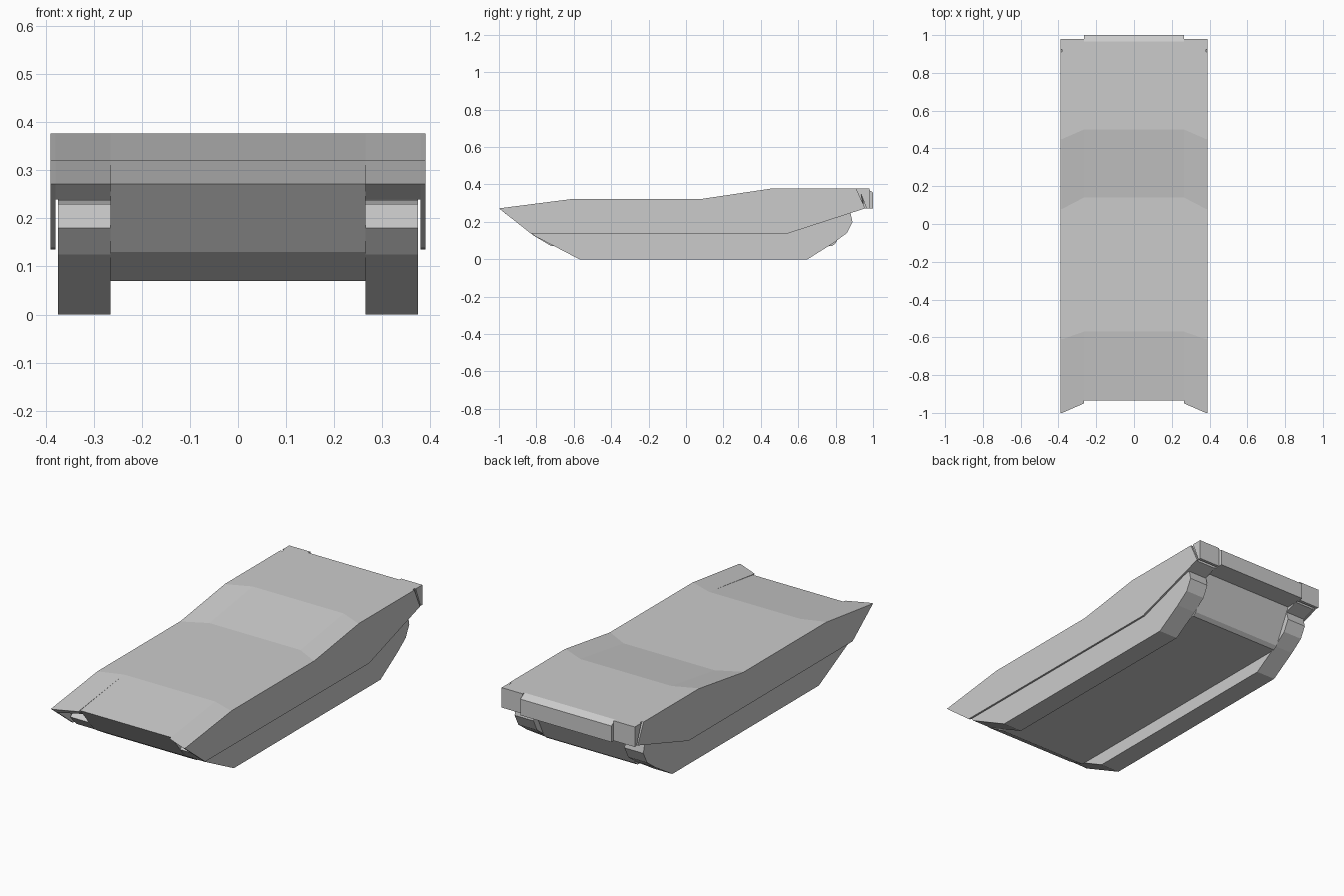
import bpy, bmesh

if "Cube" in bpy.data.objects:
    bpy.data.objects.remove(bpy.data.objects["Cube"])


def loft(name, sections):
    """Solid skinned through matching (y, z) profiles placed at x stations."""
    bm = bmesh.new()
    rings = [[bm.verts.new((x, y, z)) for y, z in prof] for x, prof in sections]
    for a, b in zip(rings, rings[1:]):
        for i in range(len(a)):
            j = (i + 1) % len(a)
            bm.faces.new((a[i], a[j], b[j], b[i]))
    bm.faces.new(rings[0][::-1])
    bm.faces.new(rings[-1])
    bmesh.ops.recalc_face_normals(bm, faces=bm.faces[:])
    mesh = bpy.data.meshes.new(name)
    bm.to_mesh(mesh)
    bm.free()
    obj = bpy.data.objects.new(name, mesh)
    bpy.context.collection.objects.link(obj)
    return obj


def prism(name, profile, x0, x1):
    return loft(name, [(x0, profile), (x1, profile)])


def mirrored(obj):
    mod = obj.modifiers.new("mirror", "MIRROR")
    mod.use_axis[0] = True
    return obj


TOP, DECK, SPONSON = 0.377, 0.322, 0.24

# Central hull with nose, belly, rear plate and bevelled tail bar
prism("central_hull", [
    (-0.935, 0.272), (-0.57, DECK), (0.14, DECK), (0.50, TOP), (0.965, TOP),
    (1.0, 0.357), (1.0, 0.272), (0.89, 0.27), (0.80, 0.085), (0.78, 0.07),
    (-0.72, 0.07), (-0.82, 0.13)], -0.265, 0.265)

# Sponsons over the tracks, with swept fender tips
outer = [(-1.0, 0.272), (-0.61, DECK), (0.08, DECK), (0.45, TOP),
         (0.93, TOP), (0.95, 0.272), (0.85, SPONSON), (-0.96, SPONSON)]
inner = [(-0.95, 0.272), (-0.57, DECK), (0.14, DECK), (0.50, TOP),
         (0.95, TOP), (0.95, 0.272), (0.85, SPONSON), (-0.90, SPONSON)]
mirrored(loft("sponson", [(0.265, inner), (0.38, outer)]))

# Thin side skirts
mirrored(prism("side_skirt", [
    (-1.0, 0.272), (-0.61, DECK), (0.08, DECK), (0.45, TOP), (0.91, TOP),
    (0.958, 0.272), (0.535, 0.135), (-0.83, 0.138)], 0.38, 0.39))

# Rear corner boxes
mirrored(prism("rear_corner_box", [
    (0.925, TOP), (0.98, TOP), (0.98, 0.272), (0.965, 0.272)], 0.265, 0.388))

# Solid track runs
mirrored(prism("track", [
    (-0.57, 0.0), (0.65, 0.0), (0.79, 0.088), (0.86, 0.14), (0.89, 0.20),
    (0.88, 0.245), (0.83, 0.25), (0.70, SPONSON - 0.003), (-0.72, SPONSON - 0.003),
    (-0.80, 0.23), (-0.86, 0.18), (-0.81, 0.125)], 0.265, 0.375))
